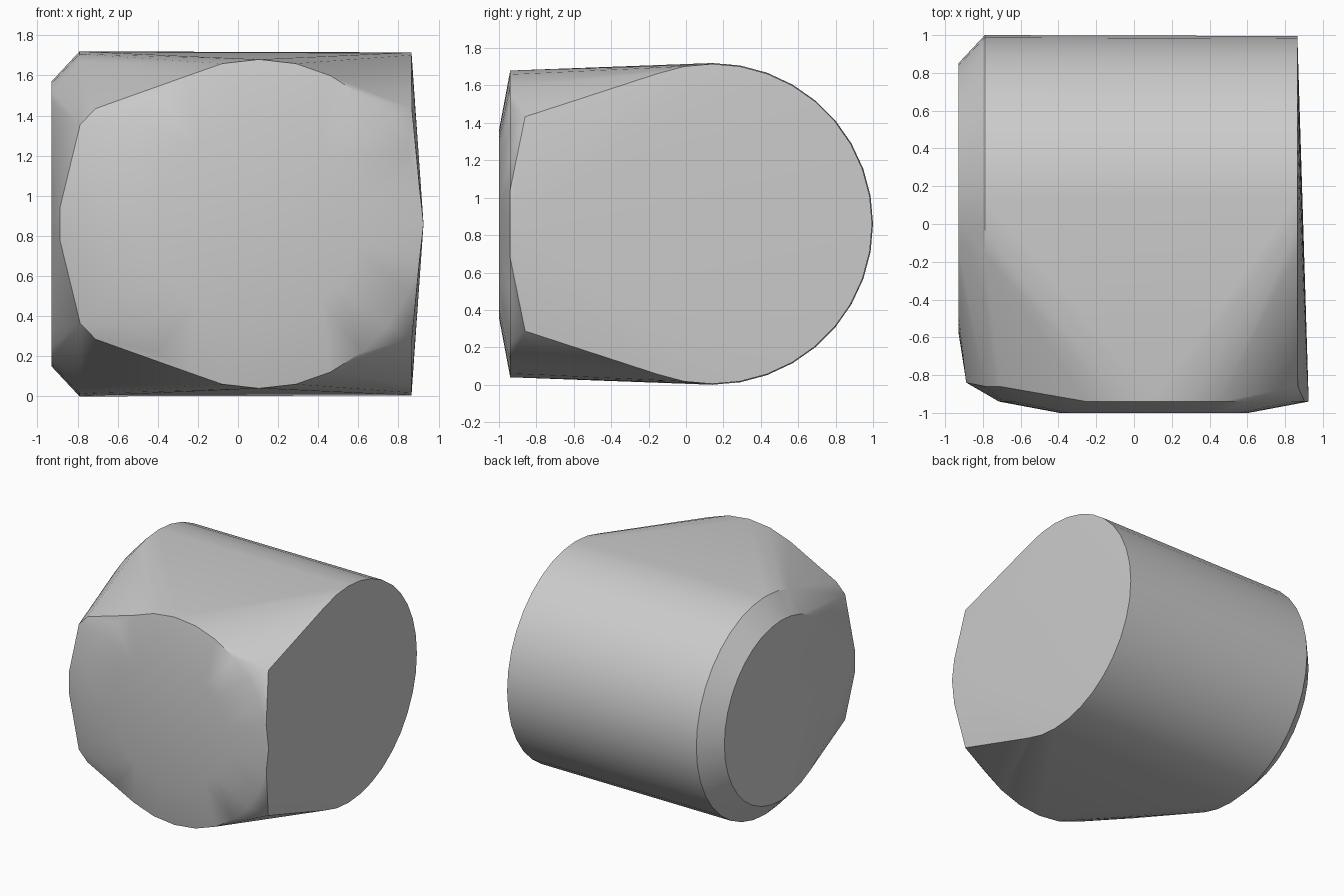
import bpy, bmesh
from math import cos, sin, tau, radians

default = bpy.data.objects.get("Cube")
if default:
    bpy.data.objects.remove(default, do_unlink=True)

MID_Z = 0.86      # height of both axes
BARREL_Y = 0.14   # axis of the rounded back
FACE_X = 0.105    # axis of the front disc

grey = bpy.data.materials.new("plain_grey")
grey.use_nodes = True
colour = (0.6, 0.6, 0.6, 1)
grey.diffuse_color = colour
grey.node_tree.nodes["Principled BSDF"].inputs["Base Color"].default_value = colour


def side_ring(x, r, n=36):
    """Circle facing sideways, part of the barrel."""
    return [(x, BARREL_Y + r * cos(tau * i / n), MID_Z + r * sin(tau * i / n))
            for i in range(n)]


def front_ring(y, r, n=28):
    """Circle facing forwards, part of the front disc."""
    return [(FACE_X + r * cos(tau * i / n), y, MID_Z + r * sin(tau * i / n))
            for i in range(n)]


def mirrored_pair(x, y, dz):
    """Corner repeated above and below the middle height."""
    return [(x, y, MID_Z + dz), (x, y, MID_Z - dz)]


# Barrel with one chamfered end and one plain end
points = side_ring(-0.93, 0.71) + side_ring(-0.79, 0.86) + side_ring(0.865, 0.855)
# Shallow dome of the front disc
points += front_ring(-0.94, 0.82) + front_ring(-1.0, 0.5)
# Front corners joining the barrel to the disc
for corner in ((0.867, -0.86, 0.573), (-0.71, -0.86, 0.575),
               (-0.787, -0.86, 0.495), (-0.888, -0.84, 0.08)):
    points += mirrored_pair(*corner)

# Stretch one skin over the rings and corners
bm = bmesh.new()
for p in points:
    bm.verts.new(p)
hull = bmesh.ops.convex_hull(bm, input=bm.verts)
loose = [v for v in bm.verts if not v.link_faces]
bmesh.ops.delete(bm, geom=loose, context="VERTS")
bmesh.ops.dissolve_limit(bm, angle_limit=radians(0.3), verts=bm.verts, edges=bm.edges)
bmesh.ops.recalc_face_normals(bm, faces=bm.faces)

mesh = bpy.data.meshes.new("rounded_block")
bm.to_mesh(mesh)
bm.free()
mesh.materials.append(grey)
block = bpy.data.objects.new("rounded_block", mesh)
bpy.context.collection.objects.link(block)

# Smooth curved areas, crisp rims
bpy.ops.object.select_all(action="DESELECT")
block.select_set(True)
bpy.context.view_layer.objects.active = block
bpy.ops.object.shade_smooth_by_angle(angle=radians(30))
